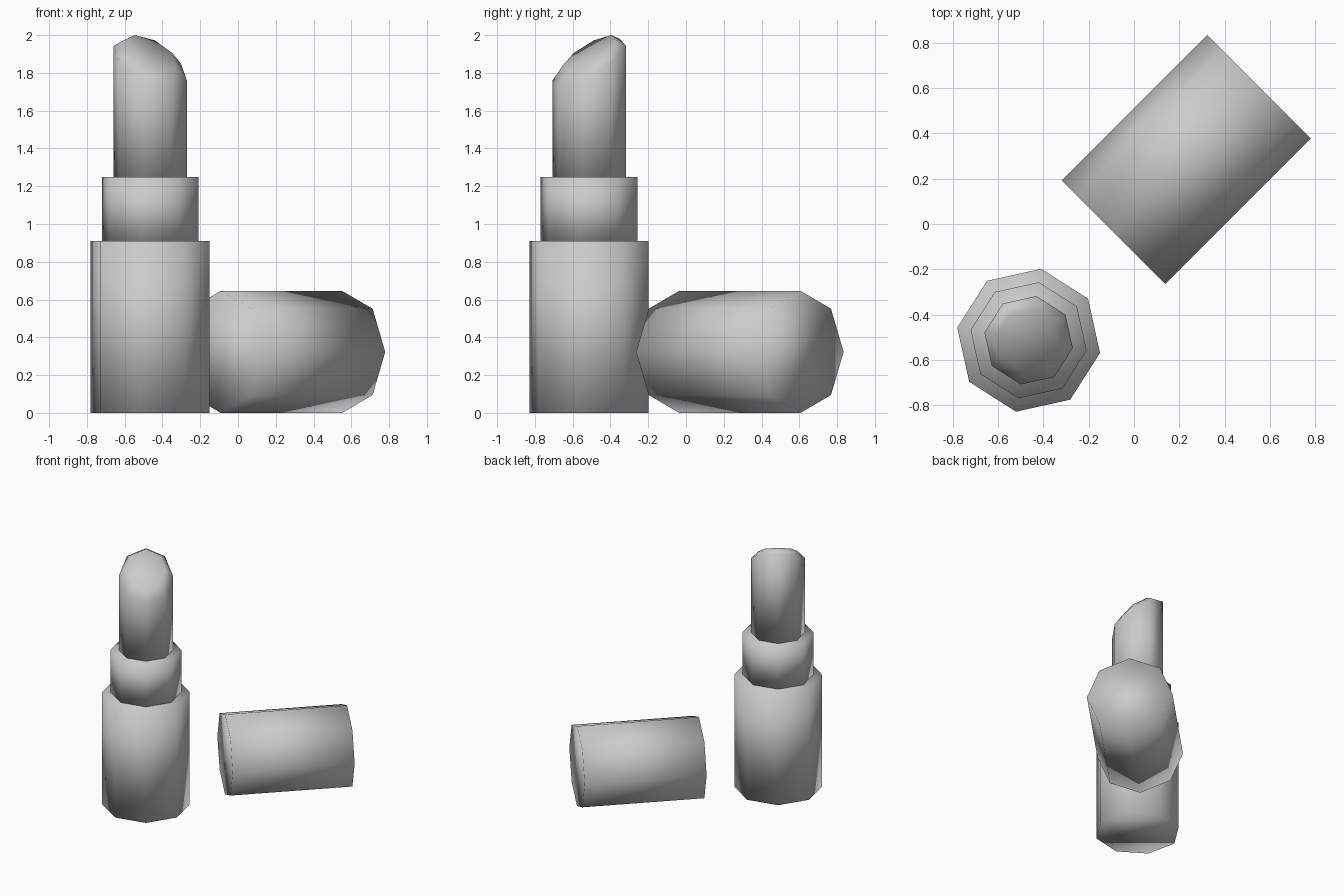
import bpy
import bmesh
from math import cos, sin, radians
from mathutils import Matrix

if "Cube" in bpy.data.objects:
    bpy.data.objects.remove(bpy.data.objects["Cube"], do_unlink=True)

grey = bpy.data.materials.new("light_grey")
grey.use_nodes = True
colour = (0.6, 0.6, 0.6, 1)
grey.diffuse_color = colour
grey.node_tree.nodes["Principled BSDF"].inputs["Base Color"].default_value = colour

SIDES = 8


def loft(name, rings, matrix):
    """Closed octagonal loft; each ring is (radius, height, slope along local x)."""
    bm = bmesh.new()
    loops = []
    for radius, height, slope in rings:
        loop = []
        for i in range(SIDES):
            a = radians(360 / SIDES * i)
            x, y = radius * cos(a), radius * sin(a)
            loop.append(bm.verts.new((x, y, height + slope * x)))
        loops.append(loop)
    for low, high in zip(loops, loops[1:]):
        for i in range(SIDES):
            j = (i + 1) % SIDES
            bm.faces.new((low[i], low[j], high[j], high[i]))
    bm.faces.new(loops[0][::-1])
    bm.faces.new(loops[-1])
    for face in bm.faces:
        face.smooth = True
    mesh = bpy.data.meshes.new(name)
    bm.to_mesh(mesh)
    bm.free()
    mesh.materials.append(grey)
    obj = bpy.data.objects.new(name, mesh)
    obj.matrix_world = matrix
    bpy.context.collection.objects.link(obj)
    return obj


# Standing tube: local x points toward the high side of the slanted tip
stand = Matrix.Translation((-0.465, -0.513, 0)) @ Matrix.Rotation(radians(125), 4, 'Z')
loft("tube_base", [(0.32, 0, 0), (0.32, 0.91, 0)], stand)
loft("tube_collar", [(0.26, 0.91, 0), (0.26, 1.25, 0)], stand)

# Stick with a bevelled slanted tip
loft("colour_stick", [(0.198, 1.25, 0), (0.198, 1.85, 0.66), (0.143, 1.905, 0.665)], stand)

# Cap lying on its side along the diagonal
lying = (Matrix.Translation((0.23, 0.285, 0.323))
         @ Matrix.Rotation(radians(45), 4, 'Z')
         @ Matrix.Rotation(radians(90), 4, 'Y'))
loft("cap", [(0.323, -0.454, 0), (0.323, 0.454, 0)], lying)
